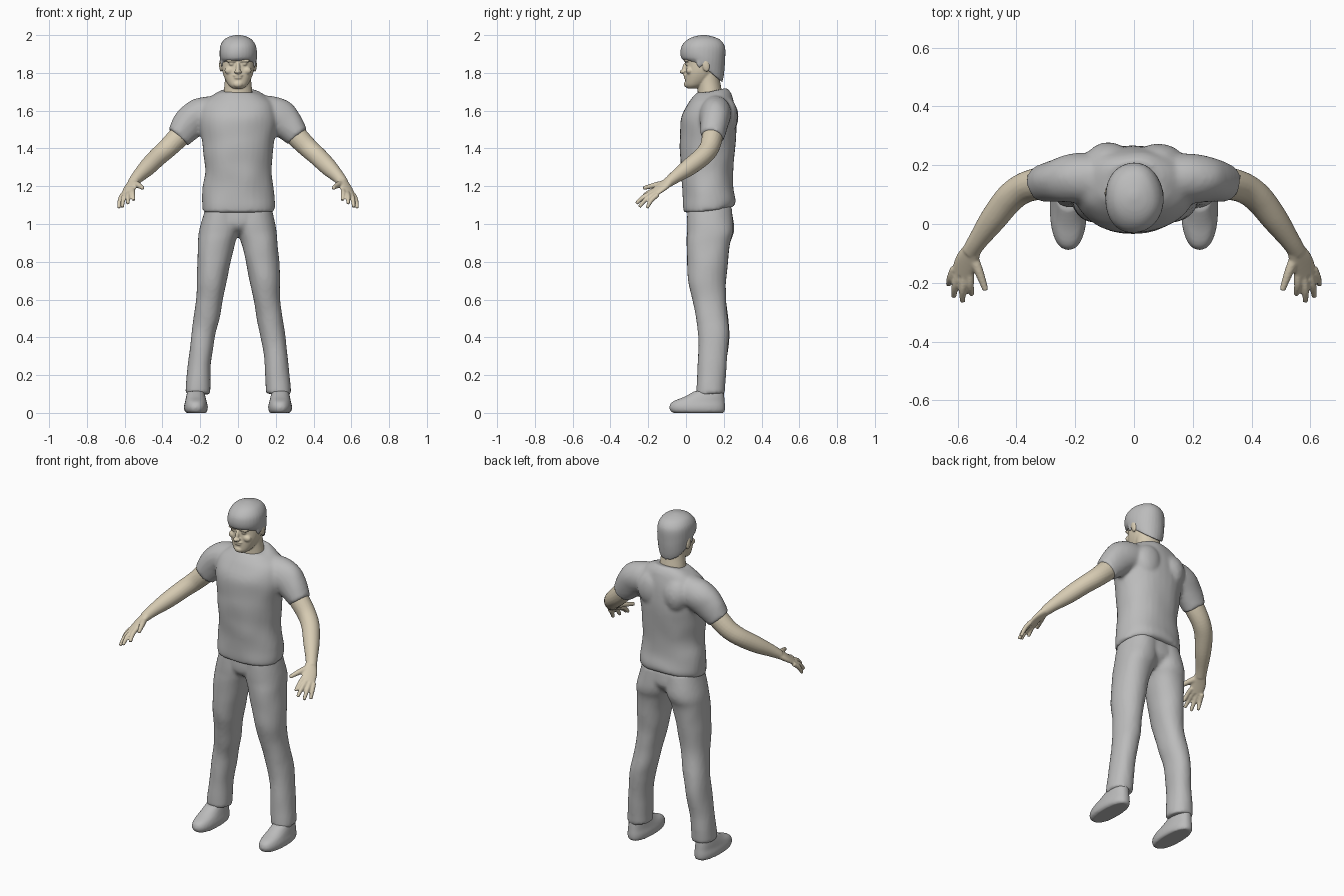
import bpy, bmesh, math
from mathutils import Vector, Matrix, noise

cube = bpy.data.objects.get("Cube")
if cube:
    bpy.data.objects.remove(cube, do_unlink=True)


def material(name, rgb):
    mat = bpy.data.materials.new(name)
    mat.use_nodes = True
    colour = (*rgb, 1)
    mat.diffuse_color = colour
    mat.node_tree.nodes["Principled BSDF"].inputs["Base Color"].default_value = colour
    return mat


grey = material("soft grey", (0.5, 0.5, 0.5))
skin = material("pale skin", (0.68, 0.6, 0.45))


def smooth_rows(rows, steps=5):
    """Run a Catmull-Rom curve through rows of numbers."""
    result = []
    last = len(rows) - 1
    for i in range(last):
        four = [rows[max(0, min(last, i + k))] for k in (-1, 0, 1, 2)]
        for step in range(steps):
            t = step / steps
            result.append([b + 0.5 * t * (c - a + t * (2 * a - 5 * b + 4 * c - d
                           + t * (3 * (b - c) + d - a))) for a, b, c, d in zip(*four)])
    result.append(list(rows[last]))
    return result


def bridge(bm, rings):
    """Join closed rings of points into a capped skin."""
    loops = [[bm.verts.new(p) for p in ring] for ring in rings]
    n = len(loops[0])
    for low, high in zip(loops, loops[1:]):
        for i in range(n):
            j = (i + 1) % n
            bm.faces.new((low[i], low[j], high[j], high[i]))
    bm.faces.new(loops[0][::-1])
    bm.faces.new(loops[-1])


def circle(power=2.0, n=32):
    def bend(v):
        return math.copysign(abs(v) ** (2 / power), v)
    return [(bend(math.cos(a)), bend(math.sin(a)))
            for a in (2 * math.pi * i / n for i in range(n))]


def loft(bm, rows, power=2.0):
    """Stack level sections: z, left, right, front, back, drop at the rear."""
    rings = []
    for z, x0, x1, y0, y1, drop in smooth_rows(rows):
        cx, cy, rx, ry = (x0 + x1) / 2, (y0 + y1) / 2, (x1 - x0) / 2, (y1 - y0) / 2
        rings.append([(cx + rx * c, cy + ry * s, z - drop * max(0, s + 0.3) / 1.3)
                      for c, s in circle(power)])
    bridge(bm, rings)


def even(rows):
    """Turn z, half width, front, back, drop into symmetric sections."""
    return [(z, -w, w, y0, y1, drop) for z, w, y0, y1, drop in rows]


def limb(bm, rows, side):
    """Sweep ellipses along a path: x, y, z, radius along side, radius across."""
    rows = smooth_rows(rows)
    centres = [Vector(r[:3]) for r in rows]
    rings = []
    for i, row in enumerate(rows):
        t = (centres[min(i + 1, len(rows) - 1)] - centres[max(i - 1, 0)]).normalized()
        u = Vector(side)
        u = (u - t * u.dot(t)).normalized()
        v = t.cross(u)
        rings.append([centres[i] + u * row[3] * c + v * row[4] * s for c, s in circle(n=20)])
    bridge(bm, rings)


def ball(bm, centre, size, tilt=0):
    matrix = (Matrix.Translation(centre) @ Matrix.Rotation(tilt, 4, "X")
              @ Matrix.Diagonal((*size, 1)))
    bmesh.ops.create_uvsphere(bm, u_segments=16, v_segments=10, radius=1, matrix=matrix)


def finish(bm, name, mat, voxel, rounds=3, wrinkle=0, flip=False):
    """Make the object and fuse its overlapping pieces into one smooth skin."""
    for v in bm.verts:
        v.co += noise.noise_vector(v.co * 8) * wrinkle
        if flip:
            v.co.x = -v.co.x
    bmesh.ops.recalc_face_normals(bm, faces=bm.faces)
    mesh = bpy.data.meshes.new(name)
    bm.to_mesh(mesh)
    bm.free()
    mesh.materials.append(mat)
    for face in mesh.polygons:
        face.use_smooth = True
    obj = bpy.data.objects.new(name, mesh)
    bpy.context.scene.collection.objects.link(obj)
    remesh = obj.modifiers.new("fuse", "REMESH")
    remesh.mode = "VOXEL"
    remesh.voxel_size = voxel
    remesh.use_smooth_shade = True
    soften = obj.modifiers.new("soften", "SMOOTH")
    soften.factor = 0.5
    soften.iterations = rounds


# Shirt: body, sleeves and shoulder blades
bm = bmesh.new()
loft(bm, even([
    (1.06, .192, -.012, .252, -.03), (1.1, .195, -.018, .262, -.02),
    (1.2, .187, -.02, .252, 0), (1.3, .177, -.027, .252, 0),
    (1.4, .185, -.032, .262, 0), (1.5, .2, -.032, .265, 0),
    (1.58, .2, -.022, .262, 0), (1.64, .185, .01, .255, 0),
    (1.68, .135, .045, .24, -.015), (1.695, .095, .06, .215, -.03)]), 2.2)
for s in (-1, 1):
    limb(bm, [(s * .08, .15, 1.6, .085, .085), (s * .2, .155, 1.575, .095, .083),
              (s * .26, .15, 1.53, .087, .073), (s * .318, .138, 1.46, .066, .06)], (0, 0, 1))
    ball(bm, (s * .085, .215, 1.57), (.08, .06, .1))
finish(bm, "shirt", grey, .011, 4, .008)

# Trousers: seat and two legs
bm = bmesh.new()
loft(bm, even([(1.1, .17, .01, .235, 0), (1.02, .185, .006, .245, 0),
               (.98, .13, .02, .225, 0), (.95, .05, .06, .19, 0)]))
for s in (-1, 1):
    rows = [(1.1, -.02, .172, .012, .238), (1, -.01, .197, .005, .252),
            (.95, 0, .207, .005, .25), (.9, .016, .212, .005, .235),
            (.8, .04, .217, .007, .222), (.7, .06, .22, .012, .212),
            (.6, .08, .222, .035, .212), (.5, .1, .236, .055, .222),
            (.4, .122, .25, .066, .228), (.25, .142, .268, .062, .215),
            (.1, .148, .28, .055, .206)]
    loft(bm, [(z, *sorted((s * a, s * b)), y0, y1, 0) for z, a, b, y0, y1 in rows], 2.2)
finish(bm, "trousers", grey, .011, 3, .005)

for s, label in ((1, "left"), (-1, "right")):
    # Shoe
    bm = bmesh.new()
    loft(bm, [(0, .168, .274, -.07, .2, 0), (.012, .162, .284, -.084, .206, 0),
              (.035, .16, .286, -.088, .207, 0), (.06, .166, .28, -.07, .205, 0),
              (.085, .172, .275, -.01, .203, 0), (.115, .178, .268, .045, .2, 0)], 2.3)
    finish(bm, label + "_shoe", grey, .008, 2, 0, s < 0)

    # Arm, palm and fingers
    bm = bmesh.new()
    limb(bm, [(.27, .145, 1.51, .055, .055), (.32, .138, 1.455, .057, .055),
              (.375, .122, 1.4, .053, .052), (.425, .085, 1.355, .05, .05),
              (.48, .015, 1.3, .046, .045), (.53, -.055, 1.25, .034, .034),
              (.557, -.097, 1.218, .026, .03)], (0, 0, 1))
    across = (.05, .02, -.02)
    limb(bm, [(.548, -.085, 1.228, .03, .025), (.568, -.125, 1.198, .041, .019),
              (.587, -.172, 1.163, .039, .013)], across)
    for knuckle, tip in (((.556, -.168, 1.18), (.552, -.24, 1.125)),
                         ((.577, -.172, 1.168), (.583, -.264, 1.108)),
                         ((.597, -.165, 1.16), (.613, -.247, 1.09)),
                         ((.612, -.15, 1.155), (.631, -.207, 1.084))):
        bend = (Vector(knuckle) + Vector(tip)) / 2 + Vector((.003, -.005, .006))
        limb(bm, [(*knuckle, .013, .013), (*bend, .0125, .0125), (*tip, .009, .009)], across)
    limb(bm, [(.552, -.105, 1.215, .02, .018), (.528, -.16, 1.206, .016, .015),
              (.504, -.226, 1.19, .01, .01)], across)
    finish(bm, label + "_arm", skin, .005, 3, 0, s < 0)

# Head: neck, skull, nose, brow, lips, chin, cheeks and ears
bm = bmesh.new()
loft(bm, even([(1.62, .085, .06, .2, 0), (1.7, .076, .062, .19, 0),
               (1.76, .07, .06, .18, 0), (1.84, .07, .06, .17, 0)]))
loft(bm, even([(1.718, .028, .008, .06, 0), (1.735, .05, -.003, .1, 0),
               (1.77, .07, -.004, .14, 0), (1.81, .083, -.002, .165, 0),
               (1.86, .087, .002, .18, 0), (1.91, .087, 0, .185, 0),
               (1.96, .065, .03, .16, 0)]), 2.2)
ball(bm, (0, -.008, 1.826), (.011, .012, .034), -.25)
ball(bm, (0, -.018, 1.806), (.014, .016, .011))
ball(bm, (0, -.004, 1.787), (.026, .01, .006))
ball(bm, (0, -.002, 1.774), (.022, .01, .006))
ball(bm, (0, .005, 1.74), (.026, .016, .018))
for s in (-1, 1):
    ball(bm, (s * .034, .004, 1.864), (.032, .015, .009))
    ball(bm, (s * .034, .006, 1.846), (.014, .01, .007))
    ball(bm, (s * .046, .018, 1.812), (.026, .018, .02))
    ball(bm, (s * .012, -.012, 1.806), (.009, .011, .008))
    ball(bm, (s * .09, .105, 1.842), (.01, .02, .036), .2)
finish(bm, "head", skin, .0045, 2)

# Hair: cap with a fringe, low at the nape
bm = bmesh.new()
loft(bm, even([(1.866, .09, -.014, .19, .115), (1.88, .096, -.027, .2, .09),
               (1.91, .099, -.031, .208, .05), (1.945, .093, -.022, .207, .01),
               (1.975, .073, .005, .182, 0), (1.993, .044, .04, .145, 0),
               (2.002, .012, .08, .105, 0)]), 2.1)
for s in (-1, 1):
    ball(bm, (s * .085, .07, 1.86), (.009, .016, .032))
finish(bm, "hair", grey, .006, 2, .004)
